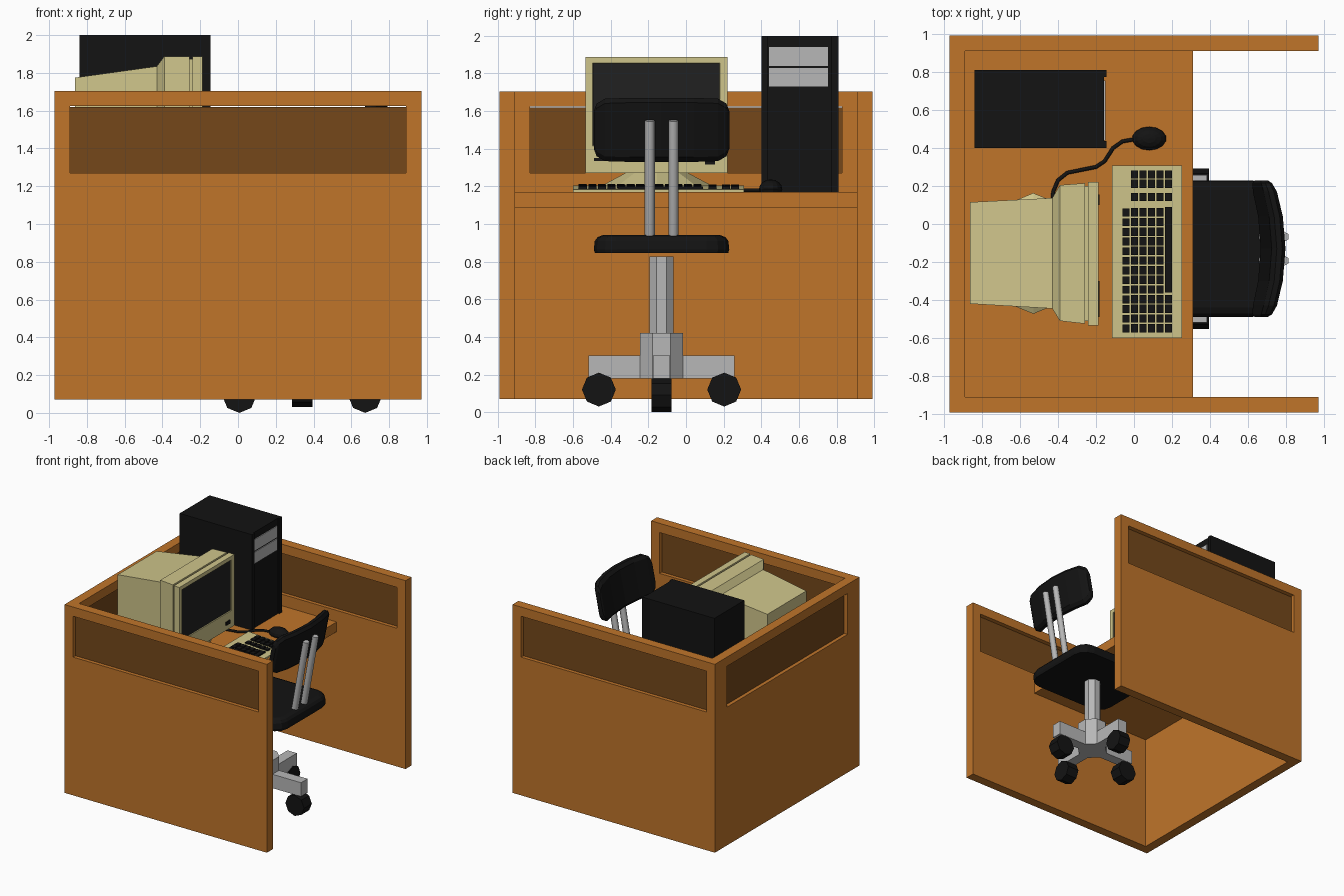
import bpy, bmesh, math
from mathutils import Matrix, Vector

if "Cube" in bpy.data.objects:
    bpy.data.objects.remove(bpy.data.objects["Cube"])


def material(name, rgb):
    m = bpy.data.materials.new(name)
    m.diffuse_color = (*[(c / 255) ** 2.2 for c in rgb], 1)
    m.use_nodes = True
    m.node_tree.nodes["Principled BSDF"].inputs["Base Color"].default_value = m.diffuse_color
    return m


WOOD = material("wood", (190, 116, 46))
PANEL = material("window_panel", (116, 73, 32))
BLACK = material("black", (26, 26, 26))
SCREEN = material("screen", (38, 38, 38))
BEIGE = material("beige", (206, 196, 138))
GREY = material("grey", (182, 182, 182))


def finish(name, bm, mat):
    bmesh.ops.recalc_face_normals(bm, faces=bm.faces)
    me = bpy.data.meshes.new(name)
    bm.to_mesh(me)
    bm.free()
    me.materials.append(mat)
    ob = bpy.data.objects.new(name, me)
    bpy.context.collection.objects.link(ob)
    return ob


def boxes(name, items, mat):
    """Boxes given as (x0, x1, y0, y1, z0, z1), joined in one object."""
    bm = bmesh.new()
    for x0, x1, y0, y1, z0, z1 in items:
        mtx = Matrix.Translation(((x0 + x1) / 2, (y0 + y1) / 2, (z0 + z1) / 2))
        mtx = mtx @ Matrix.Diagonal((x1 - x0, y1 - y0, z1 - z0, 1))
        bmesh.ops.create_cube(bm, size=1, matrix=mtx)
    return finish(name, bm, mat)


def loft(name, rings, mat, closed=False):
    """Skin equal-sized rings; capped at the ends or closed into a loop."""
    bm = bmesh.new()
    vs = [[bm.verts.new(p) for p in r] for r in rings]
    n = len(vs[0])
    pairs = list(zip(vs, vs[1:] + vs[:1])) if closed else list(zip(vs, vs[1:]))
    for a, b in pairs:
        for i in range(n):
            bm.faces.new((a[i], a[(i + 1) % n], b[(i + 1) % n], b[i]))
    if not closed:
        bm.faces.new(vs[0])
        bm.faces.new(vs[-1])
    return finish(name, bm, mat)


def cylinder(name, loc, r1, r2, depth, sides, axis, mat, turn=0):
    bm = bmesh.new()
    rot = {"x": Matrix.Rotation(math.pi / 2, 4, "Y"),
           "y": Matrix.Rotation(math.pi / 2, 4, "X"), "z": Matrix.Identity(4)}[axis]
    bmesh.ops.create_cone(bm, cap_ends=True, segments=sides, radius1=r1, radius2=r2, depth=depth,
                          matrix=Matrix.Translation(loc) @ rot @ Matrix.Rotation(turn, 4, "Z"))
    return finish(name, bm, mat)


def tube(name, pts, r, mat):
    cu = bpy.data.curves.new(name, "CURVE")
    cu.dimensions = "3D"
    cu.bevel_depth, cu.bevel_resolution, cu.use_fill_caps = r, 1, True
    sp = cu.splines.new("POLY")
    sp.points.add(len(pts) - 1)
    for p, co in zip(sp.points, pts):
        p.co = (*co, 1)
    cu.materials.append(mat)
    ob = bpy.data.objects.new(name, cu)
    bpy.context.collection.objects.link(ob)


# Cubicle walls: frame around a window opening, with a thin sunken panel
def wall(name, half, win, to_world):
    def rect(h, z0, z1, d):
        return [to_world(u, d, z) for u, z in ((-h, z0), (h, z0), (h, z1), (-h, z1))]
    outer, inner = (half, 0.07, 1.705), (win, 1.27, 1.625)
    loft(name, [rect(*outer, 0), rect(*outer, 0.082), rect(*inner, 0.082), rect(*inner, 0)], WOOD, True)
    loft(name + "_panel", [rect(win, 1.27, 1.62, 0.032), rect(win, 1.27, 1.62, 0.05)], PANEL)


wall("front_wall", 0.972, 0.89, lambda u, d, z: (u, -0.992 + d, z))
wall("back_wall", 0.972, 0.89, lambda u, d, z: (u, 0.992 - d, z))
wall("left_wall", 0.91, 0.828, lambda u, d, z: (-0.972 + d, u, z))
boxes("desk_top", [(-0.89, 0.31, -0.91, 0.91, 1.085, 1.17)], WOOD)

# Computer tower with raised side strips and two drive bays
boxes("tower_case", [(-0.84, -0.157, 0.4, 0.81, 1.17, 2.0)], BLACK)
boxes("tower_strips", [(-0.157, -0.146, y, y + 0.036, 1.17, 2.0) for y in (0.4, 0.774)], BLACK)
boxes("drive_bays", [(-0.16, -0.15, 0.44, 0.755, z, z + 0.1) for z in (1.73, 1.84)], GREY)


# Monitor: case lofted from back to front, ending in the screen recess
def mon(x, y0, y1, z0, z1):
    return [(x, y0, z0), (x, y1, z0), (x, y1, z1), (x, y0, z1)]


loft("monitor_case", [
    mon(-0.862, -0.42, 0.115, 1.30, 1.775), mon(-0.43, -0.445, 0.137, 1.28, 1.835),
    mon(-0.39, -0.51, 0.205, 1.27, 1.888), mon(-0.258, -0.525, 0.215, 1.27, 1.888),
    mon(-0.258, -0.51, 0.2, 1.285, 1.873), mon(-0.242, -0.51, 0.2, 1.285, 1.873),
    mon(-0.242, -0.535, 0.22, 1.27, 1.888), mon(-0.188, -0.535, 0.22, 1.27, 1.888),
    mon(-0.188, -0.497, 0.18, 1.415, 1.855), mon(-0.205, -0.49, 0.173, 1.422, 1.848)], BEIGE)
boxes("monitor_screen", [(-0.215, -0.195, -0.494, 0.177, 1.418, 1.852)], SCREEN)
boxes("monitor_buttons", [(-0.19, -0.181, 0.1, 0.155, 1.315, 1.345),
                          (-0.19, -0.181, -0.49, -0.3, 1.335, 1.35)], BLACK)
cylinder("monitor_foot", (-0.53, -0.155, 1.18), 0.318, 0.318, 0.02, 8, "z", BEIGE)
cylinder("monitor_pivot", (-0.53, -0.155, 1.235), 0.318, 0.15, 0.09, 8, "z", BEIGE)

# Keyboard: wedge body with black keys following the slope
loft("keyboard", [[(-0.115, y, 1.17), (0.253, y, 1.17), (0.253, y, 1.184), (-0.115, y, 1.204)]
                  for y in (-0.6, 0.308)], BEIGE)
keys = []


def key(x, y0, y1):
    top = 1.198 - 0.055 * (x + 0.015)
    keys.append((x, x + 0.037, y0, y1, top - 0.012, top + 0.011))


for c in range(13):
    y = -0.57 + c * 0.0508
    key(-0.06, y, y + 0.041)
    for r in range(5):
        if r < 4 or c < 4:
            key(-0.015 + r * 0.0445, y, y + 0.044)
key(-0.015 + 4 * 0.0445, -0.36, 0.09)
for y in (0.12, 0.19, 0.239):
    for r in range(5):
        key(-0.015 + r * 0.0445, y, y + 0.043)
boxes("keys", keys, BLACK)

# Mouse and its cable
bm = bmesh.new()
bmesh.ops.create_uvsphere(bm, u_segments=14, v_segments=8, radius=1)
for v in bm.verts:
    v.co = Vector((0.08 + v.co.x * 0.09, 0.45 + v.co.y * 0.062, max(1.17, 1.185 + v.co.z * 0.052)))
bmesh.ops.remove_doubles(bm, verts=bm.verts, dist=0.0001)
finish("mouse", bm, BLACK)
tube("mouse_cable", [(x, y, 1.18) for x, y in (
    (0.0, 0.445), (-0.06, 0.435), (-0.11, 0.4), (-0.155, 0.33), (-0.2, 0.3), (-0.35, 0.27),
    (-0.4, 0.23), (-0.425, 0.17), (-0.43, 0.1))], 0.01, BLACK)

# Chair base: column, hub, four arms with casters
CX, CY = 0.34, -0.13
cylinder("chair_column", (CX, CY, 0.6), 0.07, 0.07, 0.455, 8, "z", GREY, math.pi / 8)
cylinder("chair_hub", (CX, CY, 0.3), 0.123, 0.123, 0.24, 8, "z", GREY, math.pi / 8)
boxes("chair_arms_along", [(CX - 0.388, CX + 0.388, CY - 0.045, CY + 0.045, 0.18, 0.3)], GREY)
boxes("chair_arms_across", [(CX - 0.045, CX + 0.045, CY - 0.388, CY + 0.388, 0.18, 0.3)], GREY)
for i, s in enumerate((-1, 1)):
    cylinder(f"caster_along_{i}", (CX + s * 0.333, CY, 0.09), 0.09, 0.09, 0.107, 8, "y", BLACK)
    cylinder(f"caster_across_{i}", (CX, CY + s * 0.333, 0.12), 0.09, 0.09, 0.107, 8, "x", BLACK)


# Seat cushion: corner-rounded outline, softened towards the top
def seat_ring(z, inset):
    pts = []
    for sx, sy, a0 in ((1, 1, 0), (-1, 1, 90), (-1, -1, 180), (1, -1, 270)):
        for a in (0, 30, 60, 90):
            t = math.radians(a0 + a)
            pts.append((CX + sx * 0.28 + (0.12 - inset) * math.cos(t),
                        CY + sy * 0.24 + (0.12 - inset) * math.sin(t), z))
    return pts


loft("seat", [seat_ring(0.845, 0.006), seat_ring(0.865, 0), seat_ring(0.91, 0.005),
              seat_ring(0.93, 0.02), seat_ring(0.942, 0.05)], BLACK)

# Backrest: leaning slab curved around the sitter, rounded at its ends
rings = []
for y, shrink in ((-0.36, 0.07), (-0.345, 0.03), (-0.3, 0.004), (-0.17, 0), (0, 0),
                  (0.17, 0), (0.3, 0.004), (0.345, 0.03), (0.36, 0.07)):
    h, t = 0.17 - shrink, 0.036 - shrink * 0.25
    back = 0.732 - 0.48 * y * y
    ring = []
    for dx, dz in ((-t, -h + 0.025), (-t * 0.4, -h), (t * 0.4, -h), (t, -h + 0.025),
                   (t, h - 0.025), (t * 0.4, h), (-t * 0.4, h), (-t, h - 0.025)):
        ring.append((back + dx + dz * 0.2, CY + y, 1.5 + dz))
    rings.append(ring)
loft("backrest", rings, BLACK)

# Two bent tubes carrying the backrest
for i, y in enumerate((CY - 0.063, CY + 0.063)):
    tube(f"back_tube_{i}", [(0.5, y, 0.885), (0.64, y, 0.89), (0.67, y, 0.91), (0.685, y, 0.95),
                            (0.79, y, 1.55)], 0.027, GREY)
